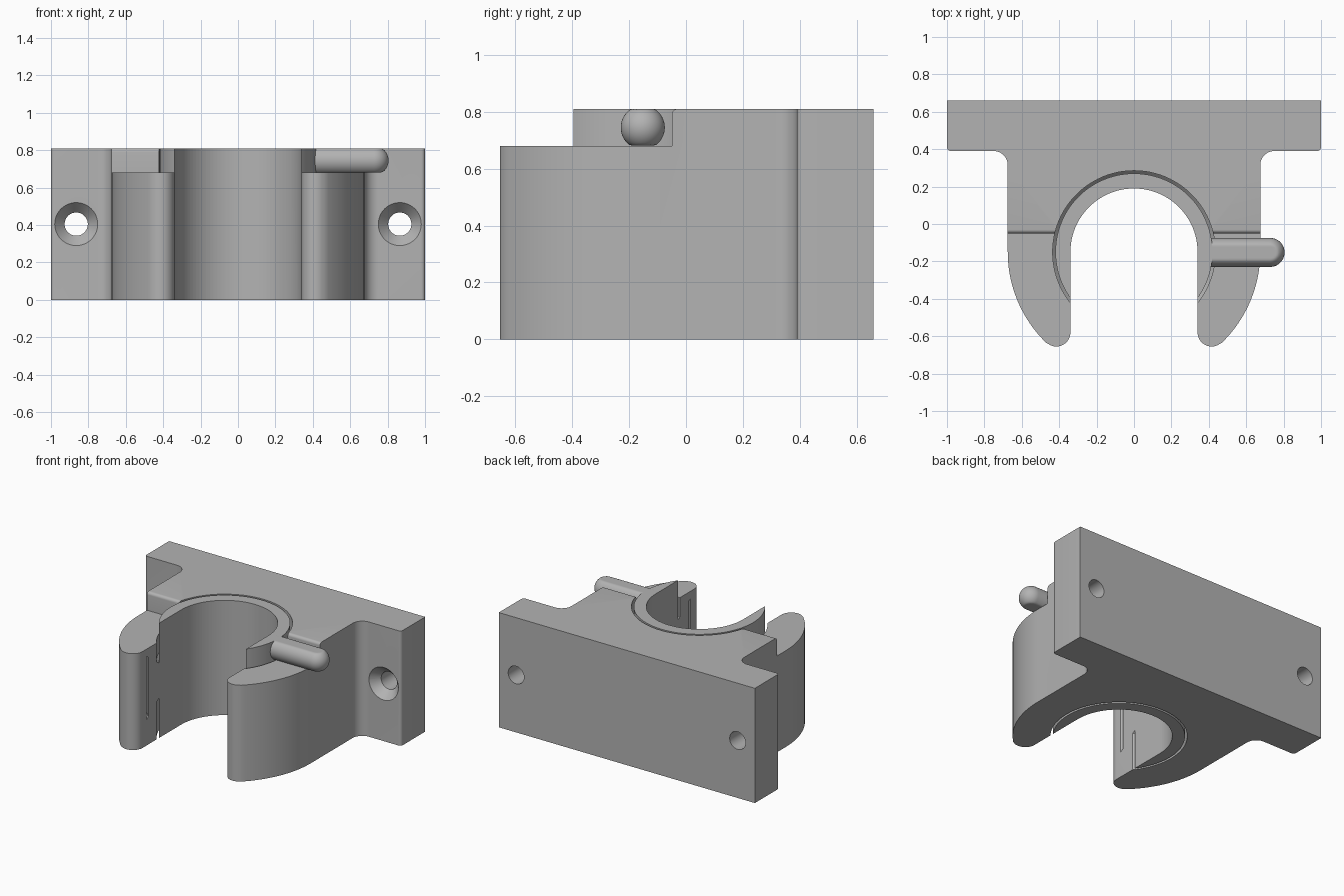
import bpy, bmesh
from math import sin, cos, pi, radians, atan2
from mathutils import Matrix, Vector

cube = bpy.data.objects.get("Cube")
if cube:
    bpy.data.objects.remove(cube, do_unlink=True)

# Main sizes
H = 0.81                    # overall height
AXIS = Vector((0, -0.15, 0))  # axis of the turning ring
BORE = 0.34                 # inner radius and half slot width
GAP = 0.015                 # play between ring and housing

grey = bpy.data.materials.new("plain grey")
grey.use_nodes = True
colour = (0.45, 0.45, 0.45, 1)
grey.diffuse_color = colour
grey.node_tree.nodes["Principled BSDF"].inputs["Base Color"].default_value = colour


def finish(bm, name):
    bmesh.ops.remove_doubles(bm, verts=bm.verts, dist=1e-5)
    bmesh.ops.recalc_face_normals(bm, faces=bm.faces)
    mesh = bpy.data.meshes.new(name)
    bm.to_mesh(mesh)
    bm.free()
    mesh.materials.append(grey)
    ob = bpy.data.objects.new(name, mesh)
    bpy.context.collection.objects.link(ob)
    return ob


def prism(name, outline, lo, hi, frame=Matrix()):
    """Extrude a closed 2D outline along local z."""
    bm = bmesh.new()
    face = bm.faces.new([bm.verts.new((x, y, lo)) for x, y in outline])
    out = bmesh.ops.extrude_face_region(bm, geom=[face])
    tops = [v for v in out["geom"] if isinstance(v, bmesh.types.BMVert)]
    bmesh.ops.translate(bm, verts=tops, vec=(0, 0, hi - lo))
    bm.transform(frame)
    return finish(bm, name)


def lathe(name, profile, frame, steps=96):
    """Turn an (r, z) profile, starting and ending on the axis, round local z."""
    bm = bmesh.new()
    verts = [bm.verts.new((r, 0, z)) for r, z in profile]
    edges = [bm.edges.new(pair) for pair in zip(verts, verts[1:])]
    bmesh.ops.spin(bm, geom=verts + edges, cent=(0, 0, 0), axis=(0, 0, 1),
                   angle=2 * pi, steps=steps, use_merge=True)
    bm.transform(frame)
    return finish(bm, name)


def cut(ob, cutter):
    mod = ob.modifiers.new("cut", "BOOLEAN")
    mod.operation = "DIFFERENCE"
    mod.solver = "EXACT"
    mod.object = cutter
    bpy.context.view_layer.objects.active = ob
    bpy.ops.object.modifier_apply(modifier=mod.name)


def smooth(ob):
    bpy.ops.object.select_all(action="DESELECT")
    ob.select_set(True)
    bpy.context.view_layer.objects.active = ob
    bpy.ops.object.shade_smooth_by_angle(angle=radians(30))


def arc(cx, cy, r, a0, a1, n):
    return [(cx + r * cos(radians(a0 + (a1 - a0) * i / n)),
             cy + r * sin(radians(a0 + (a1 - a0) * i / n))) for i in range(n + 1)]


def ring_profile(grow, lo, hi):
    """Bearing section: a cylinder with a dovetail bulge at mid height."""
    r, bulge, mid = 0.42 + grow, 0.50 + grow, H / 2
    return [(0, lo), (r, lo), (r, mid - 0.125 - grow), (bulge, mid - 0.21 - grow),
            (bulge, mid + 0.21 + grow), (r, mid + 0.125 + grow), (r, hi), (0, hi)]


at_axis = Matrix.Translation(AXIS)

# Housing outline, right half, then mirrored
ARM, TIP = 0.675, 0.075
tip_x, tip_y = BORE + TIP, -0.655 + TIP
tip_angle = math_angle = math_deg = atan2(tip_y - AXIS.y, tip_x) * 180 / pi
half = [(1, 0.66)]
half += arc(0.98, 0.41, 0.02, 0, -90, 5)
half += arc(0.75, 0.315, 0.075, 90, 180, 12)
half += arc(0, AXIS.y, ARM, 0, tip_angle, 24)
half += arc(tip_x, tip_y, TIP, tip_angle, -180, 16)[1:]
half += [(BORE, -0.3)]
outline = half + [(-x, y) for x, y in reversed(half)]
housing = prism("clamp_housing", outline, 0, H)

# Open bore shared by the housing and the ring
bore = prism("bore_cutter", arc(0, AXIS.y, BORE, 0, 180, 48)
             + [(-BORE, -1), (BORE, -1)], -0.2, 1.2)
bearing = lathe("bearing_cutter", ring_profile(GAP, -0.2, 1.2), at_axis)

# Lowered arm tops where the lever swings, with a rounded upper lip
yz_frame = Matrix(((0, 0, 1, 0), (1, 0, 0, 0), (0, 1, 0, 0), (0, 0, 0, 1)))
lip = arc(-0.03, H - 0.02, 0.02, 180, 90, 6)
step = prism("step_cutter", [(-1, 0.68), (-0.05, 0.68)] + lip
             + [(-0.03, 1), (-1, 1)], -1.2, 1.2, yz_frame)

# Countersunk screw holes
holes = []
for side in (-1, 1):
    frame = (Matrix.Translation((side * 0.865, 0.39, H / 2))
             @ Matrix.Rotation(-pi / 2, 4, "X"))
    holes.append(lathe("screw_hole_cutter", [
        (0, -0.1), (0.115, -0.1), (0.115, 0), (0.062, 0.06),
        (0.062, 0.5), (0, 0.5)], frame, 48))

for cutter in [bore, bearing, step] + holes:
    cut(housing, cutter)

# Turning ring, open at the front
ring = lathe("locking_ring", ring_profile(0, 0, H), at_axis)
cut(ring, bore)

# Lever: round-ended bar, flattened above and below
R = 0.0775
lever = lathe("lever", [(0, 0.38), (R, 0.38)]
              + [(max(r, 0), x) for r, x in arc(0, 0.805 - R, R, 0, 90, 12)],
              Matrix.Translation((0, -0.152, 0.745))
              @ Matrix.Rotation(pi / 2, 4, "Y"), 48)
for v in lever.data.vertices:
    v.co.z = min(max(v.co.z, 0.682), H)

for cutter in [bore, bearing, step] + holes:
    bpy.data.objects.remove(cutter, do_unlink=True)
for part in (housing, ring, lever):
    smooth(part)
